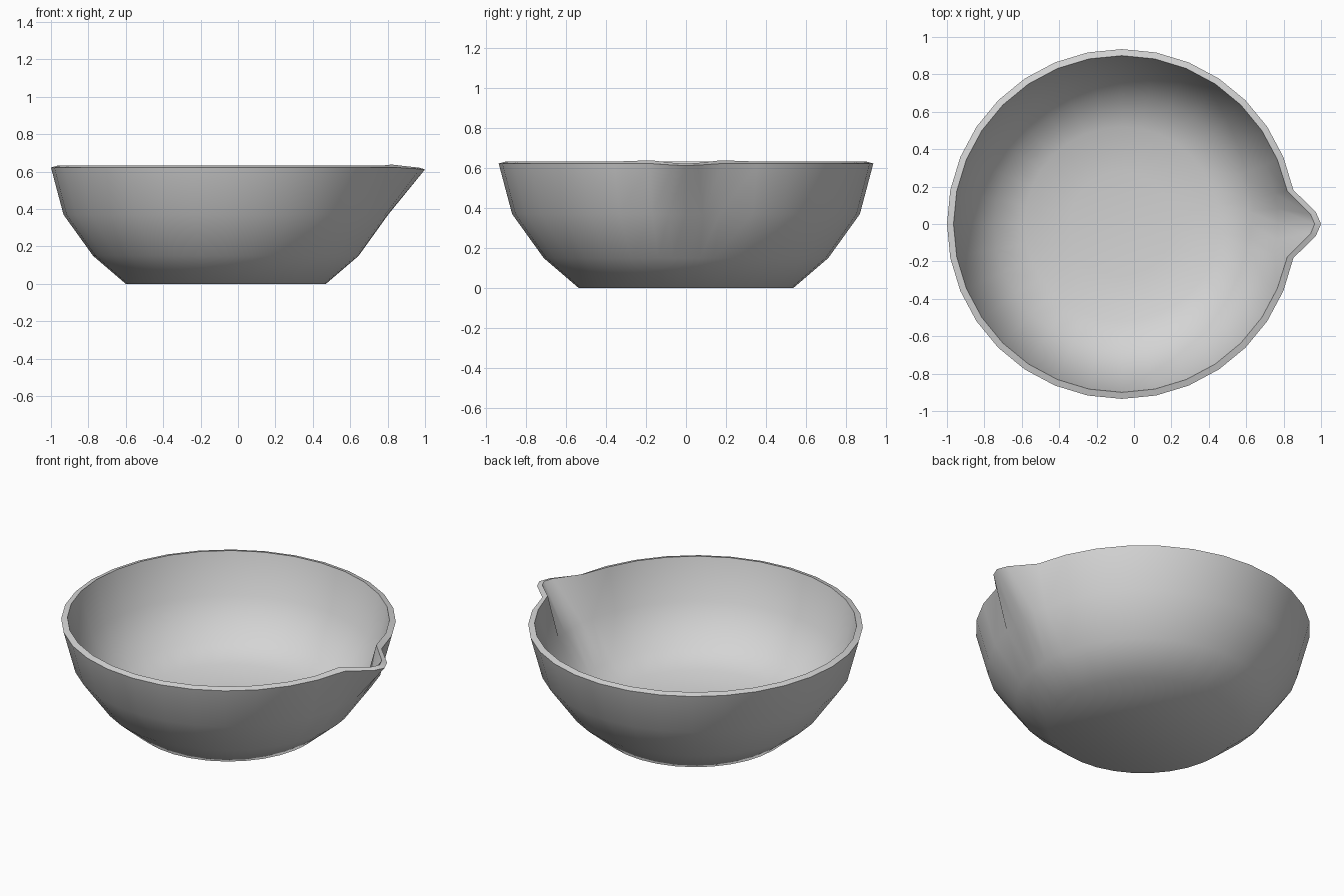
import bpy, bmesh
from math import sin, cos, radians

cube = bpy.data.objects.get("Cube")
if cube:
    bpy.data.objects.remove(cube)

CENTRE_X = -0.065
SIDES = 32
STEP = 360 / SIDES
# Radius and height, from the base up the outside, over the rim and down the dished inside
PROFILE = [(0.535, 0.0), (0.71, 0.15), (0.868, 0.37), (0.935, 0.622),
           (0.9, 0.632), (0.835, 0.386), (0.683, 0.175),
           (0.52, 0.108), (0.28, 0.08)]
FLOOR_HEIGHT = 0.072
# Spout columns on the two rim levels: column -> angle, radius, height
SPOUT = {
    3: {0: (0, 1.065, 0.612), 1: (3.4, 1.04, 0.614)},
    4: {0: (0, 1.031, 0.622), 1: (3.0, 1.01, 0.624), 2: (STEP, 0.902, 0.638)},
}

clay = bpy.data.materials.new("grey_ceramic")
clay.use_nodes = True
colour = (0.66, 0.66, 0.66, 1)
clay.diffuse_color = colour
clay.node_tree.nodes["Principled BSDF"].inputs["Base Color"].default_value = colour

# Column angles: regular sides plus one extra on each side of the spout's centre
half = [0, STEP / 2] + [STEP * i for i in range(1, SIDES // 2 + 1)]
columns = [(i, 1) for i in range(len(half))]
columns += [(i, -1) for i in range(len(half) - 2, 0, -1)]

# Wall rings, outside and inside
bm = bmesh.new()
rings = []
for level, (radius, height) in enumerate(PROFILE):
    ring = []
    for i, side in columns:
        a, r, z = SPOUT.get(level, {}).get(i, (half[i], radius, height))
        a = radians(a * side)
        ring.append(bm.verts.new((CENTRE_X + r * cos(a), r * sin(a), z)))
    rings.append(ring)

n = len(columns)
for low, high in zip(rings, rings[1:]):
    for i in range(n):
        j = (i + 1) % n
        bm.faces.new((low[i], low[j], high[j], high[i]))

# Flat base, and the middle of the dished floor
bm.faces.new(rings[0][::-1])
middle = bm.verts.new((CENTRE_X, 0, FLOOR_HEIGHT))
for i in range(n):
    bm.faces.new((rings[-1][i], rings[-1][(i + 1) % n], middle))
mesh = bpy.data.meshes.new("bowl")
bm.to_mesh(mesh)
bm.free()
mesh.materials.append(clay)

bowl = bpy.data.objects.new("spouted_bowl", mesh)
bpy.context.collection.objects.link(bowl)
bpy.context.view_layer.objects.active = bowl
bowl.select_set(True)

# Smooth walls with a crisp rim
bpy.ops.object.shade_smooth_by_angle(angle=radians(55))
